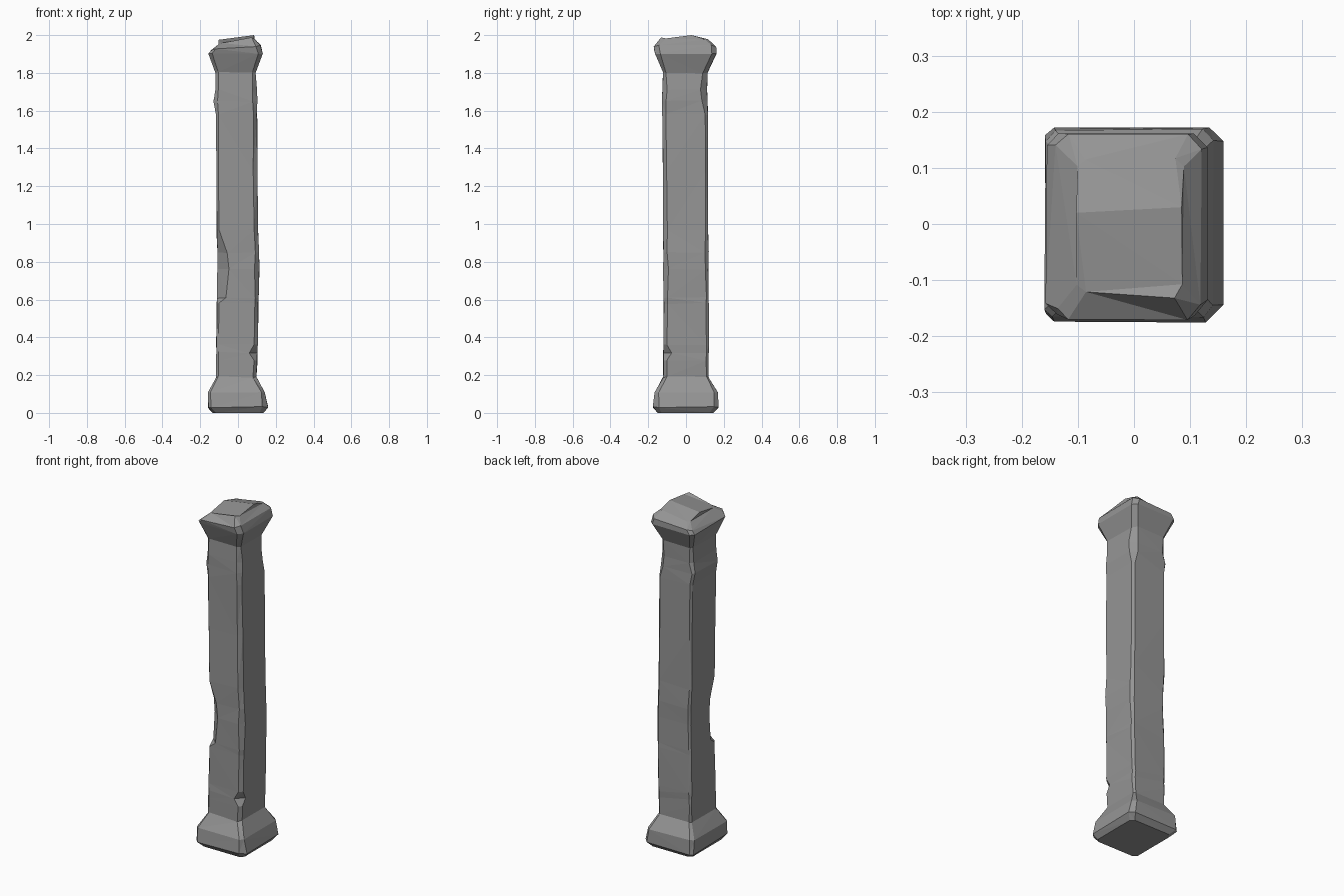
import bpy, bmesh, random
random.seed(4)

# Chamfered rectangular cross-sections, bottom to top:
# z, x0, x1, y0, y1, then corner cuts: front-left, front-right, back-right, back-left
foot = [
    (0.00, -.135, .135, -.150, .145, .02, .02, .02, .02),
    (0.03, -.158, .158, -.174, .172, .015, .03, .025, .015),
    (0.11, -.158, .142, -.165, .168, .012, .02, .02, .02),
    (0.19, -.115, .098, -.122, .120, .01, .02, .012, .012),
]
shaft = [
    (0.28, -.114, .103, -.120, .119, .01, .020, .012, .01),
    (0.32, -.114, .103, -.120, .119, .01, .045, .012, .01),
    (0.36, -.114, .104, -.120, .119, .01, .018, .012, .01),
    (0.58, -.112, .108, -.119, .119, .012, .020, .012, .01),
    (0.61, -.112, .110, -.119, .119, .050, .020, .012, .01),
    (0.76, -.108, .114, -.120, .119, .060, .028, .018, .012),
    (0.85, -.108, .111, -.120, .119, .050, .018, .018, .012),
    (0.97, -.113, .106, -.121, .118, .015, .022, .014, .01),
    (1.28, -.115, .102, -.123, .117, .012, .022, .014, .01),
    (1.58, -.117, .101, -.125, .115, .012, .020, .014, .012),
    (1.65, -.128, .101, -.126, .114, .018, .022, .030, .012),
    (1.71, -.119, .100, -.126, .113, .014, .025, .035, .018),
    (1.80, -.118, .092, -.120, .112, .012, .015, .025, .012),
]
cap = [
    (1.90, -.156, .132, -.162, .160, .02, .025, .025, .02),
    (1.935, -.138, .120, -.170, .160, .02, .025, .025, .02),
    (1.967, -.102, .088, -.122, .116, .015, .015, .015, .015),
]


def ring(bm, s, jitter):
    z, x0, x1, y0, y1, a, b, c, d = s
    pts = [(x0, y0 + a), (x0 + a, y0), (x1 - b, y0), (x1, y0 + b),
           (x1, y1 - c), (x1 - c, y1), (x0 + d, y1), (x0, y1 - d)]
    tilt = max(0, min(1, (z - 1.9) / .067)) * .13
    r = lambda: random.uniform(-jitter, jitter)
    return [bm.verts.new((x + r(), y + r(), z + tilt * x + r() * 2)) for x, y in pts]


bm = bmesh.new()
rings = [ring(bm, s, 0 if i == 0 else .002) for i, s in enumerate(foot + shaft + cap)]
bm.faces.new(rings[0][::-1])
for lo, hi in zip(rings, rings[1:]):
    for i in range(8):
        j = (i + 1) % 8
        bm.faces.new((lo[i], lo[j], hi[j], hi[i]))

# Worn crown with a shallow sloping ridge
t = rings[-1]
left = bm.verts.new((-.103, .02, 1.975))
right = bm.verts.new((.085, .03, 2.0))
bm.faces.new((t[0], t[1], t[2], t[3], right, left))
bm.faces.new((t[4], t[5], t[6], t[7], left, right))
bm.faces.new((t[7], t[0], left))
bm.faces.new((t[3], t[4], right))

# Chipped lip on the front right of the crown
t[2].co.z = 1.988
t[2].co.y = -.132

bmesh.ops.triangulate(bm, faces=bm.faces[:])
bmesh.ops.recalc_face_normals(bm, faces=bm.faces[:])
mesh = bpy.data.meshes.new("stone_pillar")
bm.to_mesh(mesh)
bm.free()

# Dark stone
stone = bpy.data.materials.new("dark_stone")
stone.diffuse_color = (.3, .3, .3, 1)
mesh.materials.append(stone)
bpy.context.collection.objects.link(bpy.data.objects.new("stone_pillar", mesh))
